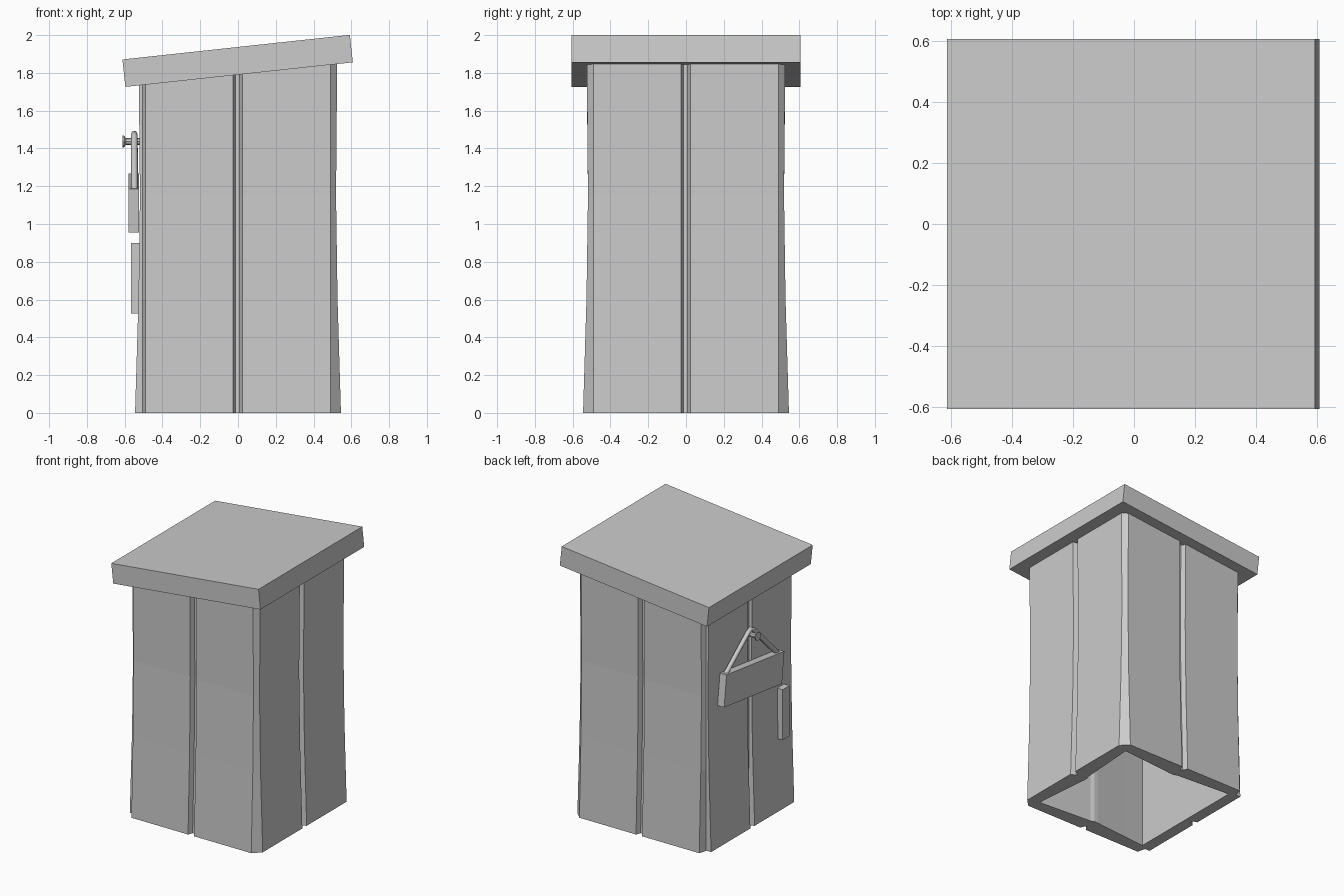
import bpy, bmesh, math
from mathutils import Vector, Matrix

if "Cube" in bpy.data.objects:
    bpy.data.objects.remove(bpy.data.objects["Cube"])

LEVELS = [(0.0, 0.545), (0.6, 0.527), (1.15, 0.519), (1.8, 0.525)]  # height, half width


def roof_z(x):
    # underside of the sloping roof, slightly embedded
    return 1.797 + 0.106 * x


def make_object(name, bm):
    bmesh.ops.recalc_face_normals(bm, faces=bm.faces)
    me = bpy.data.meshes.new(name)
    bm.to_mesh(me)
    bm.free()
    ob = bpy.data.objects.new(name, me)
    bpy.context.collection.objects.link(ob)
    return ob


def place(angle, pts):
    # (along, outward) points of one side turned into plan coordinates
    c, s = math.cos(angle), math.sin(angle)
    return [(d * c - u * s, d * s + u * c) for u, d in pts]


def stack(bm, section):
    # loft a plan section through the height levels
    rings = []
    for i, (z, r) in enumerate(LEVELS):
        top = i == len(LEVELS) - 1
        rings.append([bm.verts.new((x, y, roof_z(x) if top else z)) for x, y in section(r)])
    for a, b in zip(rings, rings[1:]):
        n = len(a)
        for j in range(n):
            k = (j + 1) % n
            bm.faces.new((a[j], a[k], b[k], b[j]))
    return rings


def groove(r):
    return [(-0.49, r), (-0.027, r), (-0.014, r - 0.035), (0.009, r - 0.035), (0.023, r), (0.49, r)]


def outer(r):
    pts = []
    for k in range(4):
        side = [(u, 0.505) for u, d in groove(r)] if k == 2 else groove(r)
        pts += place(k * math.pi / 2, side)
    return pts


def inner(r):
    pts = []
    for k in range(4):
        d = 0.47 if k == 2 else 0.42
        o = r - 0.065
        pts += place(k * math.pi / 2, [(-0.46, 0.46), (-0.3, 0.446 if k != 2 else 0.46),
                                       (-0.03, d if k != 2 else 0.46), (0.0, d if k != 2 else 0.46),
                                       (0.03, d + 0.01 if k != 2 else 0.46), (0.459, 0.46)])
    return pts


# hollow plank walls with bevelled corners and a groove in each side
bm = bmesh.new()
out_rings, in_rings = stack(bm, outer), stack(bm, inner)
for idx in (0, -1):
    a, b = out_rings[idx], in_rings[idx]
    for j in range(len(a)):
        k = (j + 1) % len(a)
        bm.faces.new((a[j], a[k], b[k], b[j]))
make_object("plank_walls", bm)

# door: grooved slab on the -x side
bm = bmesh.new()
rings = stack(bm, lambda r: place(math.pi, [(u * 0.99, d) for u, d in groove(r)]
                                  + [(0.485, 0.497), (-0.485, 0.497)]))
for ring in (rings[0], rings[-1]):
    bm.faces.new(ring)
make_object("door", bm)


def box(name, loc, size, rot=Matrix()):
    bm = bmesh.new()
    bmesh.ops.create_cube(bm, size=1, matrix=Matrix.Translation(loc) @ rot @ Matrix.Diagonal((*size, 1)))
    return make_object(name, bm)


# roof slab, door handle and tilted hanging board
slope = math.atan2(0.13, 1.204)
box("roof", (-0.002, 0, 1.8635), (1.211, 1.212, 0.146), Matrix.Rotation(-slope, 4, 'Y'))
box("door_handle", (-0.544, -0.36, 0.712), (0.044, 0.08, 0.373))
tilt = math.radians(7)
board_rot = Matrix.Rotation(tilt, 4, 'X')
board_at = Vector((-0.552, 0.03, 1.112))
box("hanging_board", board_at, (0.054, 0.68, 0.232), board_rot)


def cone(bm, x0, x1, r0, r1):
    # short round piece along x on the nail axis
    m = Matrix.Translation(((x0 + x1) / 2, 0.03, 1.437)) @ Matrix.Rotation(-math.pi / 2, 4, 'Y')
    bmesh.ops.create_cone(bm, cap_ends=True, segments=8, radius1=r0, radius2=r1,
                          depth=abs(x1 - x0), matrix=m)


# nail with a flared head
bm = bmesh.new()
cone(bm, -0.50, -0.60, 0.018, 0.018)
cone(bm, -0.594, -0.604, 0.018, 0.032)
cone(bm, -0.604, -0.611, 0.032, 0.032)
make_object("nail", bm)

# cord looped over the nail down to both ends of the board
ends = [board_at + board_rot @ Vector((0.004, s * 0.31, 0.10)) for s in (1, -1)]
path = [ends[0], Vector((-0.549, 0.065, 1.457)), Vector((-0.549, 0.03, 1.476)),
        Vector((-0.549, -0.005, 1.457)), ends[1]]
cu = bpy.data.curves.new("cord", 'CURVE')
cu.dimensions = '3D'
cu.bevel_depth = 0.018
cu.bevel_resolution = 1
cu.use_fill_caps = True
sp = cu.splines.new('POLY')
sp.points.add(len(path) - 1)
for p, v in zip(sp.points, path):
    p.co = (*v, 1)
bpy.context.collection.objects.link(bpy.data.objects.new("cord", cu))
